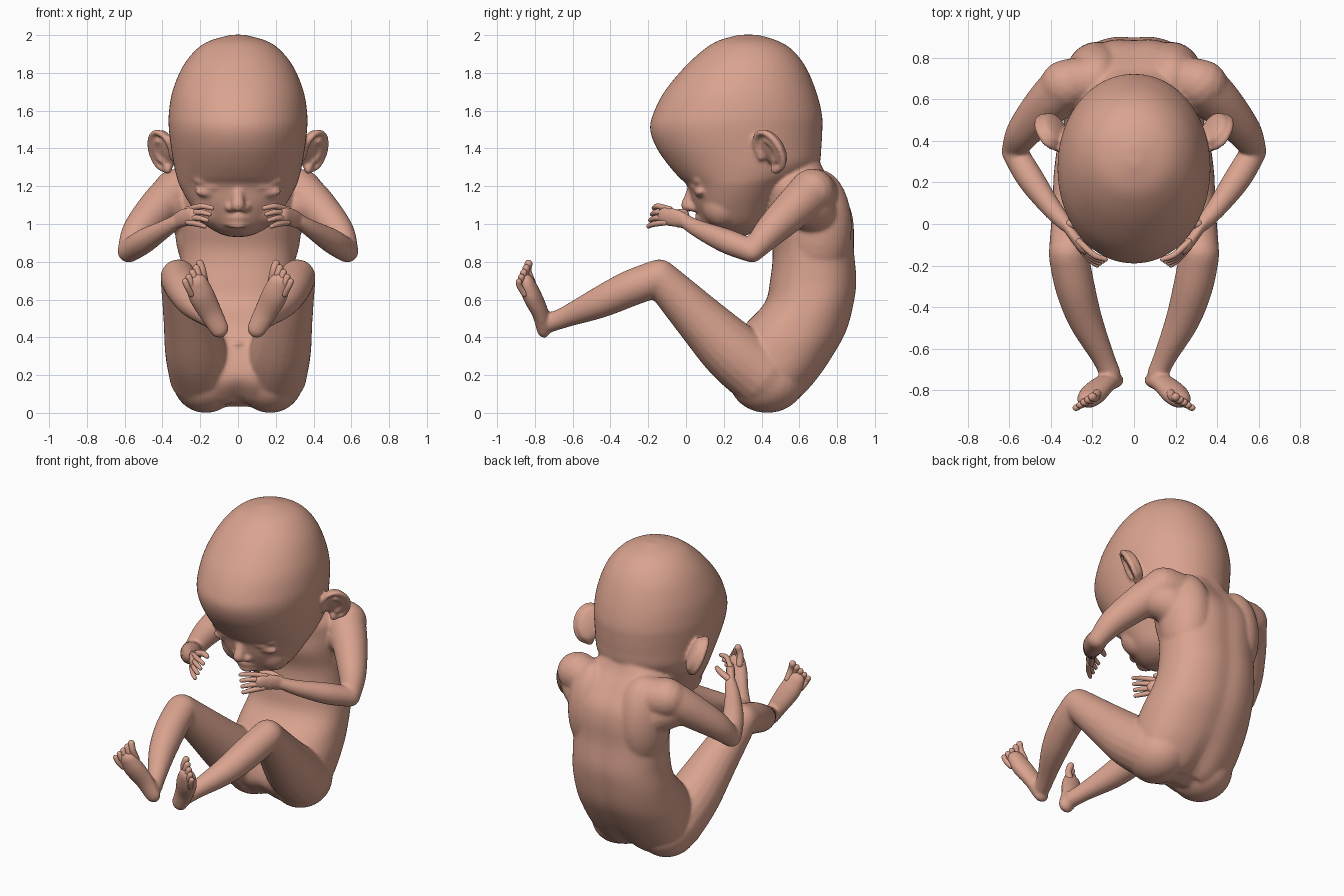
import bpy, bmesh, math
from mathutils import Vector as V, Matrix

if "Cube" in bpy.data.objects:
    bpy.data.objects.remove(bpy.data.objects["Cube"])

skin = bpy.data.materials.new("warm skin")
skin.diffuse_color = (0.70, 0.365, 0.275, 1)
skin.use_nodes = True
skin.node_tree.nodes["Principled BSDF"].inputs["Base Color"].default_value = skin.diffuse_color


def spline(rows, steps):
    """Catmull-Rom interpolation through rows of numbers."""
    out = []
    n = len(rows)
    for i in range(n - 1):
        a, b, c, d = (rows[max(0, min(n - 1, i + k))] for k in (-1, 0, 1, 2))
        for s in range(steps):
            t = s / steps
            out.append([0.5 * (2 * q + (r - p) * t + (2 * p - 5 * q + 4 * r - w) * t * t
                               + (3 * q - p - 3 * r + w) * t ** 3)
                        for p, q, r, w in zip(a, b, c, d)])
    return out + [list(rows[-1])]


def loft(bm, sections, exp=2.0, sides=32, warp=None):
    """Skin a list of (centre, u axis, v axis) superellipse rings."""
    power = lambda x: math.copysign(abs(x) ** (2 / exp), x)
    rings = []
    for c, u, v in sections:
        ring = []
        for k in range(sides):
            a = 2 * math.pi * k / sides
            p = c + u * power(math.cos(a)) + v * power(math.sin(a))
            ring.append(bm.verts.new(warp(p) if warp else p))
        rings.append(ring)
    for r0, r1 in zip(rings, rings[1:]):
        for k in range(sides):
            j = (k + 1) % sides
            bm.faces.new((r0[k], r0[j], r1[j], r1[k]))
    bm.faces.new(rings[0][::-1])
    bm.faces.new(rings[-1])


def slices(bm, rows, exp, warp=None):
    """Loft horizontal slices given as (z, front y, back y, half width)."""
    loft(bm, [(V((0, (f + b) / 2, z)), V((w, 0, 0)), V((0, (b - f) / 2, 0)))
              for z, f, b, w in spline(rows, 5)], exp, 64, warp)


def tube(bm, rows, flat=1.0, ref=(0, 1, 0), side=1, sides=20):
    """Round-ended tube through (x, y, z, radius) points."""
    pts = spline([(side * x, y, z, r) for x, y, z, r in rows], 6)
    ref = V((side * ref[0], ref[1], ref[2]))
    cs = [V(p[:3]) for p in pts]
    rs = [p[3] for p in pts]
    t0, t1 = (cs[1] - cs[0]).normalized(), (cs[-1] - cs[-2]).normalized()
    caps = [math.radians(a) for a in (85, 65, 45, 22)]
    ring = [(cs[0] - t0 * rs[0] * math.sin(a), rs[0] * math.cos(a), t0) for a in caps]
    for i, c in enumerate(cs):
        t = cs[min(i + 1, len(cs) - 1)] - cs[max(i - 1, 0)]
        ring.append((c, rs[i], t.normalized()))
    ring += [(cs[-1] + t1 * rs[-1] * math.sin(a), rs[-1] * math.cos(a), t1) for a in caps[::-1]]
    secs = []
    for c, r, t in ring:
        u = ref.cross(t).normalized()
        secs.append((c, u * r, t.cross(u) * r * flat))
    loft(bm, secs, 2.0, sides)


def blob(bm, c, u, v, w):
    """Ellipsoid from a centre and three axis vectors."""
    m = Matrix((u, v, w)).transposed().to_4x4()
    m.translation = V(c)
    bmesh.ops.create_uvsphere(bm, u_segments=28, v_segments=18, radius=1, matrix=m)


def ball(bm, c, rx, ry, rz):
    blob(bm, c, V((rx, 0, 0)), V((0, ry, 0)), V((0, 0, rz)))


def mix(a, b, t, r):
    return (*V(a).lerp(V(b), t), r)


def finish(bm, name):
    """Turn a bmesh into a smooth skin-coloured object."""
    bmesh.ops.recalc_face_normals(bm, faces=bm.faces)
    mesh = bpy.data.meshes.new(name)
    bm.to_mesh(mesh)
    bm.free()
    mesh.materials.append(skin)
    mesh.shade_smooth()
    ob = bpy.data.objects.new(name, mesh)
    bpy.context.collection.objects.link(ob)
    return ob


bm, fingers, toes = bmesh.new(), bmesh.new(), bmesh.new()

# head
slices(bm, [(.932, .20, .28, .04), (.95, .145, .35, .10), (1.0, .09, .42, .178),
            (1.1, .04, .48, .252), (1.2, .008, .56, .308), (1.25, -.04, .64, .325),
            (1.32, -.10, .705, .341), (1.41, -.16, .717, .355), (1.5, -.19, .722, .366),
            (1.58, -.175, .72, .367), (1.7, -.115, .69, .348), (1.83, -.008, .635, .295),
            (1.92, .09, .565, .225), (1.97, .17, .485, .15), (2.002, .28, .38, .035)], 2.05)


# torso with a soft spine groove and a cleft underneath
def groove(p):
    g = math.exp(-(p.x / .06) ** 2)
    p.y -= .01 * g * max(0, min(1, (p.y - .5) / .2))
    p.z += .03 * g * max(0, min(1, (.25 - p.z) / .2))
    return p


slices(bm, [(.03, .34, .53, .18), (.07, .28, .60, .26), (.18, .21, .70, .325),
            (.34, .24, .805, .34), (.45, .298, .86, .333), (.58, .415, .893, .318),
            (.7, .445, .908, .305), (.86, .458, .895, .303), (1.0, .42, .893, .31),
            (1.1, .42, .868, .318), (1.2, .42, .80, .30), (1.28, .45, .74, .22),
            (1.36, .5, .705, .12)], 2.35, groove)
# neck
tube(bm, [(0, .62, 1.08, .17), (0, .54, 1.22, .165), (0, .48, 1.32, .17)], ref=(1, 0, 0))

# nose and lips
tube(bm, [(0, .04, 1.21, .025), (0, .023, 1.15, .03), (0, .01, 1.10, .038)], ref=(1, 0, 0))
tube(bm, [(-.085, .107, 1.03, .012), (0, .067, 1.037, .022), (.085, .107, 1.03, .012)])
tube(bm, [(-.075, .112, 1.004, .012), (0, .077, .995, .022), (.075, .112, 1.004, .012)])

for s in (-1, 1):
    # nostril, cheek, closed eyelids and lash fold
    ball(bm, (s * .038, .042, 1.085), .027, .03, .023)
    ball(bm, (s * .125, .195, 1.10), .11, .11, .12)
    ball(bm, (s * .15, .068, 1.232), .085, .035, .035)
    ball(bm, (s * .15, .076, 1.17), .08, .032, .03)
    tube(bm, [(.075, .035, 1.198, .009), (.14, .04, 1.194, .012), (.22, .087, 1.206, .009)], side=s)

    # ear: dish, curled rim and inner ridge
    f = V((.66, .75, 0)).normalized()
    w = V((.22, -.37, .9)).normalized()
    n = f.cross(w).normalized()
    f.x, w.x, n.x = s * f.x, s * w.x, s * n.x
    c = V((s * .402, .445, 1.388))
    blob(bm, c - n * .025, f * .084, w * .112, n * .032)
    for scale, rad, lo, hi in ((1, .018, -100, 200), (.55, .016, -80, 80)):
        arc = []
        for k in range(9):
            a = math.radians(lo + (hi - lo) * k / 8)
            p = c + n * .006 + f * .082 * scale * math.cos(a) + w * .11 * scale * math.sin(a)
            arc.append((*p, rad))
        tube(bm, arc, ref=n, sides=12)
    ball(bm, c - w * .105 - f * .01, .024, .032, .032)

    # shoulder blade and shoulder slope
    ball(bm, (s * .18, .70, .99), .155, .178, .30)
    tube(bm, [(.08, .66, 1.19, .10), (.22, .685, 1.165, .118), (.33, .67, 1.17, .122)], side=s)
    tube(bm, [(.20, .70, 1.02, .13), (.30, .66, 1.08, .125), (.38, .60, 1.10, .11)], side=s)
    # arm
    tube(bm, [(.32, .67, 1.172, .123), (.42, .575, 1.085, .108), (.53, .445, .96, .085),
              (.578, .36, .862, .06)], side=s)
    tube(bm, [(.578, .35, .857, .062), (.50, .22, .907, .066), (.40, .08, .967, .05),
              (.33, 0, 1.01, .038)], side=s, ref=(0, 0, 1))
    # hand, fingers and thumb
    tube(bm, [(.34, .01, 1.01, .038), (.295, -.05, 1.03, .05), (.25, -.11, 1.042, .05)],
         flat=.55, ref=(.7, -.7, 0), side=s)
    for i in range(4):
        t = i / 3
        tube(fingers, [mix((.265, -.085, 1.078), (.265, -.11, 1.008), t, .0155),
                       mix((.195, -.148, 1.094), (.215, -.168, 1.0), t, .015),
                       mix((.138, -.17, 1.084), (.178, -.198, .988), t, .012)],
             side=s, ref=(0, 0, 1), sides=12)
    tube(fingers, [(.31, 0, 1.04, .02), (.25, -.01, 1.06, .019), (.20, -.04, 1.065, .014)],
         side=s, ref=(0, 0, 1), sides=12)

    # buttock, groin, thigh and shin
    ball(bm, (s * .17, .43, .17), .175, .20, .17)
    ball(bm, (s * .13, .33, .29), .15, .115, .16)
    tube(bm, [(.19, .40, .20, .175), (.225, .24, .33, .163), (.265, .06, .51, .132),
              (.315, -.14, .717, .097)], ref=(1, 0, 0), side=s)
    tube(bm, [(.315, -.15, .714, .097), (.285, -.3, .657, .096), (.235, -.46, .583, .083),
              (.15, -.64, .507, .056), (.115, -.72, .478, .052)], ref=(1, 0, 0), side=s)
    # foot and toes
    tube(bm, [(.10, -.755, .447, .052), (.145, -.772, .53, .062), (.192, -.815, .62, .07),
              (.215, -.84, .68, .062)], flat=.72, side=s)
    for i in range(5):
        t = i / 4
        r = .022 - .005 * t
        tube(toes, [mix((.178, -.817, .69), (.248, -.855, .63), t, r),
                    mix((.188, -.837, .75), (.268, -.88, .668), t, r * .9),
                    mix((.201, -.833, .79), (.28, -.885, .695), t, r * .95)],
             side=s, sides=12)

# navel
ball(bm, (0, .25, .365), .03, .02, .01)

finish(fingers, "fingers")
finish(toes, "toes")

# fuse the body parts into one soft skin
body = finish(bm, "body")
fuse = body.modifiers.new("fuse", 'REMESH')
fuse.mode = 'VOXEL'
fuse.voxel_size = .009
fuse.use_smooth_shade = True
soften = body.modifiers.new("soften", 'SMOOTH')
soften.factor = .5
soften.iterations = 14
